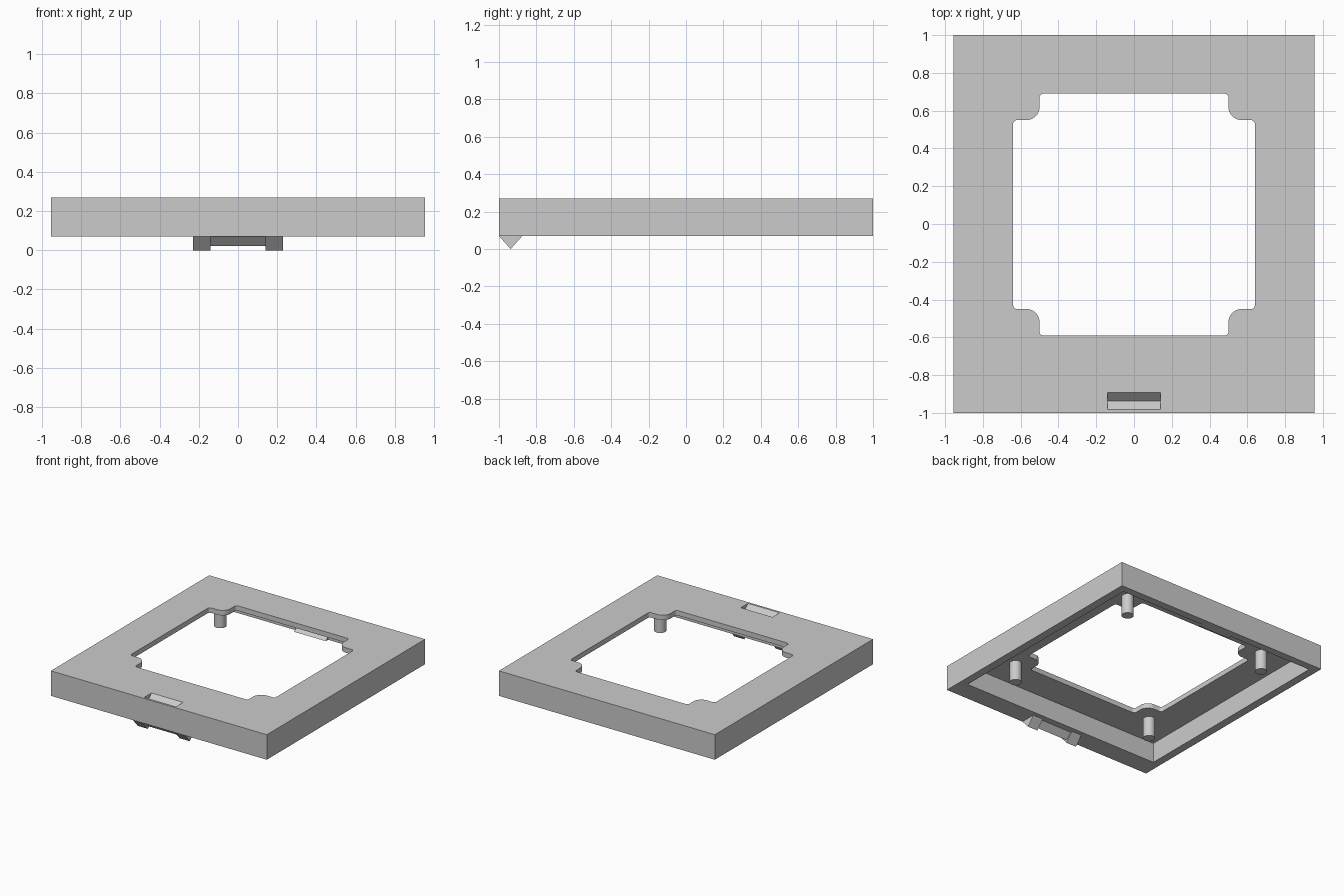
import bpy
import bmesh
from math import cos, sin, radians
from mathutils import Matrix, Vector

if "Cube" in bpy.data.objects:
    bpy.data.objects.remove(bpy.data.objects["Cube"])

# Single plain material
grey = bpy.data.materials.new("light_grey")
grey.use_nodes = True
colour = (0.6, 0.6, 0.6, 1)
grey.diffuse_color = colour
grey.node_tree.nodes["Principled BSDF"].inputs["Base Color"].default_value = colour


def prism(name, outline, direction):
    """Extrude a closed 3D outline along a direction into a solid object."""
    bm = bmesh.new()
    face = bm.faces.new([bm.verts.new(p) for p in outline])
    ext = bmesh.ops.extrude_face_region(bm, geom=[face])
    moved = [g for g in ext["geom"] if isinstance(g, bmesh.types.BMVert)]
    bmesh.ops.translate(bm, verts=moved, vec=direction)
    bmesh.ops.recalc_face_normals(bm, faces=bm.faces)
    mesh = bpy.data.meshes.new(name)
    bm.to_mesh(mesh)
    bm.free()
    mesh.materials.append(grey)
    obj = bpy.data.objects.new(name, mesh)
    bpy.context.collection.objects.link(obj)
    return obj


def box(name, x, y0, y1, z0, z1):
    outline = [(-x, y0, z0), (x, y0, z0), (x, y1, z0), (-x, y1, z0)]
    return prism(name, outline, (0, 0, z1 - z0))


def wedge(name, x0, x1, half, top, depth):
    """V-shaped bar along x, pointing down."""
    outline = [(x0, RIDGE_Y - half, top), (x0, RIDGE_Y + half, top), (x0, RIDGE_Y, top - depth)]
    return prism(name, outline, (x1 - x0, 0, 0))


def arc(cx, cy, r, start, end, steps):
    for i in range(steps + 1):
        a = radians(start + (end - start) * i / steps)
        yield Vector((cx + r * cos(a), cy + r * sin(a), 0))


def cut(target, cutter):
    mod = target.modifiers.new("cut", "BOOLEAN")
    mod.operation = "DIFFERENCE"
    mod.solver = "EXACT"
    mod.object = cutter
    bpy.context.view_layer.objects.active = target
    bpy.ops.object.modifier_apply(modifier=mod.name)
    bpy.data.objects.remove(cutter)


def smooth(obj):
    bpy.ops.object.select_all(action="DESELECT")
    obj.select_set(True)
    bpy.context.view_layer.objects.active = obj
    bpy.ops.object.shade_smooth_by_angle(angle=radians(30))


BOTTOM, CEILING, TOP = 0.07, 0.23, 0.27
CENTRE_Y = 0.05       # centre of the cavity and the opening
HALF = 0.64           # half width of the opening
RIDGE_Y = -0.9375

# Outer frame with a hollow underside
frame = box("frame", 0.955, -1, 1, BOTTOM, TOP)
cut(frame, box("cavity", 0.89, CENTRE_Y - 0.89, CENTRE_Y + 0.89, 0, CEILING))

# Opening with rounded corner tabs, one corner turned four times
corner = [*arc(0.62, 0.48, 0.02, 0, 90, 5),
          *arc(0.57, 0.57, 0.07, 270, 180, 10),
          *arc(0.48, 0.62, 0.02, 0, 90, 5)]
outline = []
for turn in range(4):
    rot = Matrix.Rotation(radians(90 * turn), 3, "Z")
    outline += [rot @ p + Vector((0, CENTRE_Y, 0)) for p in corner]
cut(frame, prism("opening", outline, (0, 0, 1)))

# V groove on the top of the front rim
groove = wedge("groove", -0.14, 0.14, 0.095, TOP + 0.05, 0.095)
cut(frame, groove)
smooth(frame)

# Posts under the corner tabs
for side, sx in (("left", 1), ("right", -1)):
    for end, sy in (("back", 1), ("front", -1)):
        ring = [p + Vector((0, 0, BOTTOM)) for p in arc(sx * HALF, CENTRE_Y + sy * HALF, 0.045, 0, 345, 23)]
        smooth(prism(f"{end}_{side}_post", ring, (0, 0, CEILING - BOTTOM)))

# Stepped V ridge under the front rim
wedge("ridge_bar", -0.14, 0.14, 0.046, BOTTOM, 0.048)
wedge("ridge_left_foot", 0.14, 0.23, 0.0625, BOTTOM, 0.07)
wedge("ridge_right_foot", -0.23, -0.14, 0.0625, BOTTOM, 0.07)

# Small catch on the inside of the back wall
catch_y = CENTRE_Y + 0.89
prism("back_catch", [(-0.14, catch_y, BOTTOM), (-0.14, catch_y - 0.03, BOTTOM),
                     (-0.14, catch_y, BOTTOM + 0.03)], (0.28, 0, 0))
